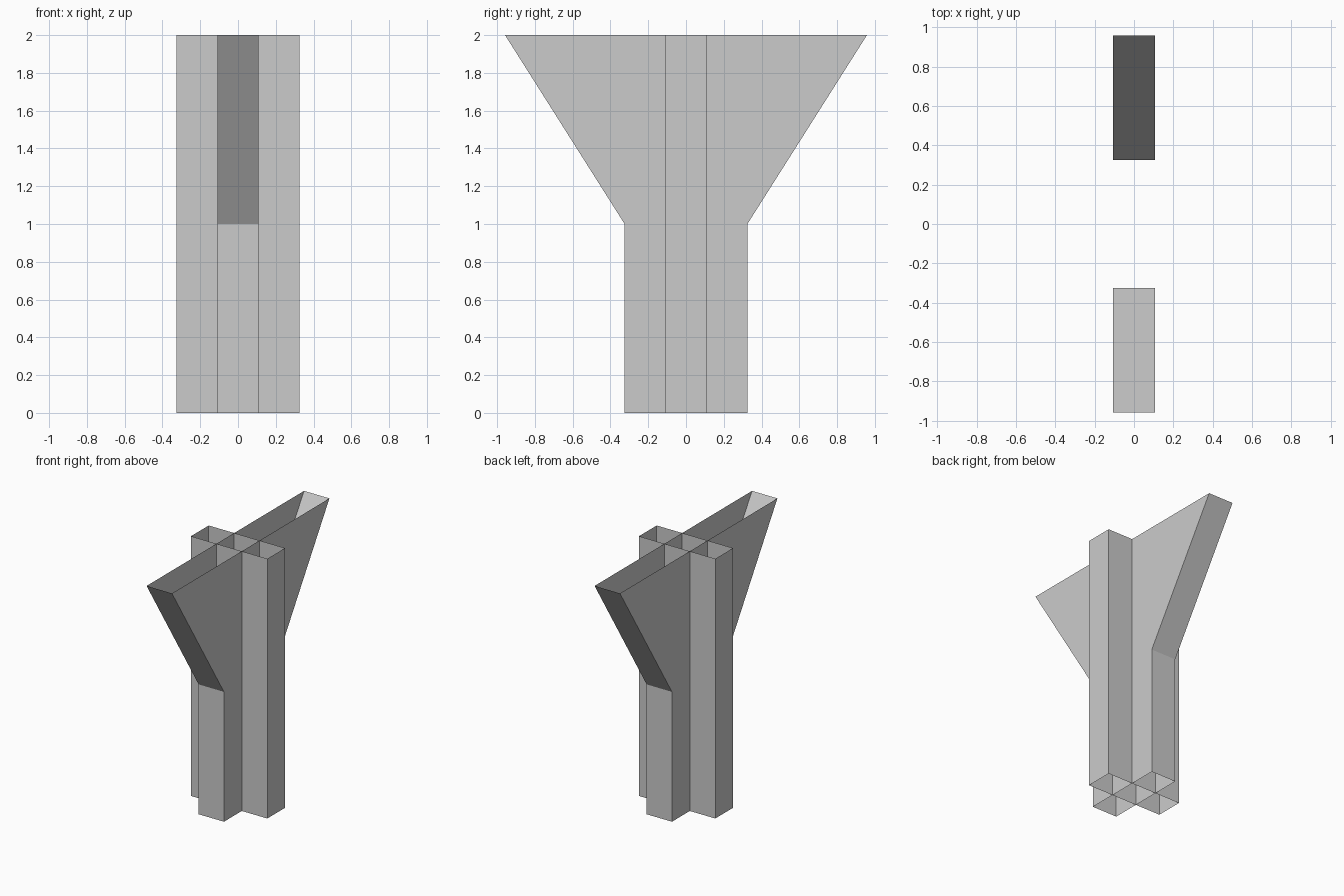
import bpy, bmesh

if "Cube" in bpy.data.objects:
    bpy.data.objects.remove(bpy.data.objects["Cube"])

A = 0.108      # half width of one cell
R = 0.325      # reach of the straight arms
F = 0.958      # reach of the flared arms at the top
MID, TOP = 1.0, 2.0


def sheets(name, faces):
    """Thin open walls, one polygon per entry."""
    bm = bmesh.new()
    for pts in faces:
        bm.faces.new([bm.verts.new(p) for p in pts])
    bmesh.ops.remove_doubles(bm, verts=bm.verts[:], dist=1e-5)
    mesh = bpy.data.meshes.new(name)
    bm.to_mesh(mesh)
    bm.free()
    ob = bpy.data.objects.new(name, mesh)
    bpy.context.collection.objects.link(ob)
    return ob


# Long walls: flared outline, cut at each crossing line
outline = [(-R, 0), (-A, 0), (A, 0), (R, 0), (R, MID), (F, TOP),
           (A, TOP), (-A, TOP), (-F, TOP), (-R, MID)]
pieces = [(0, 1, 7, 8, 9), (1, 2, 6, 7), (2, 3, 4, 5, 6)]
for label, x in (("left", -A), ("right", A)):
    sheets(f"{label}_flared_wall",
           [[(x, *outline[i]) for i in p] for p in pieces])

# Cross walls: straight panels between the crossing lines
xs = [-R, -A, A, R]
for label, y in (("front", -A), ("back", A)):
    sheets(f"{label}_cross_wall",
           [[(a, y, 0), (b, y, 0), (b, y, TOP), (a, y, TOP)]
            for a, b in zip(xs, xs[1:])])

# End panels of the straight side arms
for label, s in (("left", -1), ("right", 1)):
    sheets(f"{label}_end_panel",
           [[(s * R, -s * A, 0), (s * R, s * A, 0),
             (s * R, s * A, TOP), (s * R, -s * A, TOP)]])

# End panels of the flared arms: upright below, sloping above
for label, s in (("front", -1), ("back", 1)):
    profile = [(s * R, 0), (s * R, MID), (s * F, TOP)]
    sheets(f"{label}_sloped_end_panel",
           [[(s * A, *p), (-s * A, *p), (-s * A, *q), (s * A, *q)]
            for p, q in zip(profile, profile[1:])])
